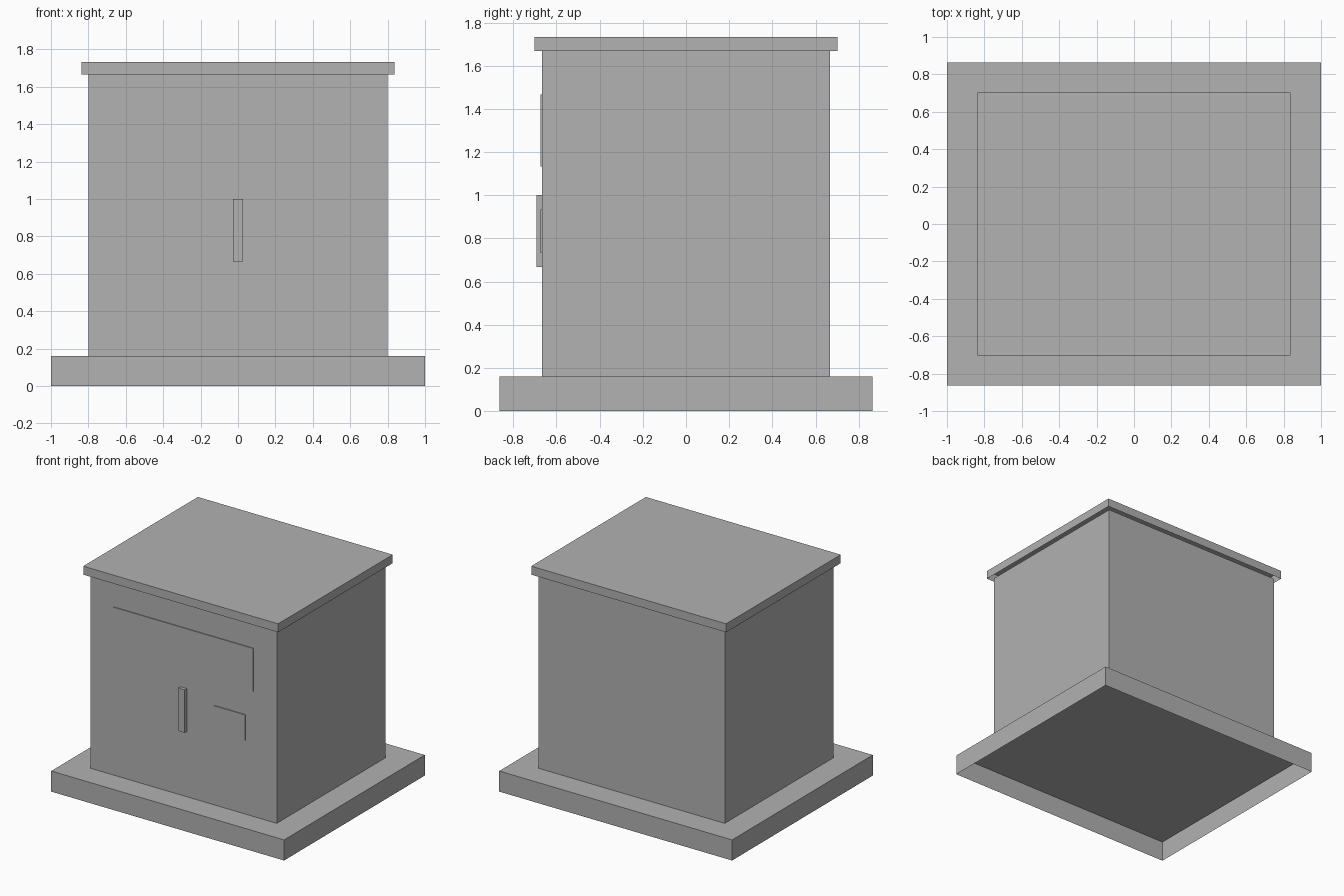
import bpy
import bmesh

if "Cube" in bpy.data.objects:
    bpy.data.objects.remove(bpy.data.objects["Cube"])

grey = bpy.data.materials.new("plain_grey")
grey.diffuse_color = (0.445, 0.445, 0.445, 1.0)
grey.use_nodes = True
grey.node_tree.nodes["Principled BSDF"].inputs["Base Color"].default_value = grey.diffuse_color


def open_box(name, x, y, z):
    """Box spanning the given (min, max) ranges, left open underneath."""
    bm = bmesh.new()
    bmesh.ops.create_cube(bm, size=1.0)
    for v in bm.verts:
        v.co = [lo + (c + 0.5) * (hi - lo) for c, (lo, hi) in zip(v.co, (x, y, z))]
    bm.normal_update()
    underside = [f for f in bm.faces if f.normal.z < -0.5]
    bmesh.ops.delete(bm, geom=underside, context='FACES_ONLY')
    mesh = bpy.data.meshes.new(name)
    bm.to_mesh(mesh)
    bm.free()
    mesh.materials.append(grey)
    obj = bpy.data.objects.new(name, mesh)
    bpy.context.collection.objects.link(obj)
    return obj


FRONT = -0.667  # front wall of the cabinet

# Hollow plinth, cabinet and overhanging lid
open_box("base", (-1.0, 1.0), (-0.863, 0.863), (0.0, 0.16))
open_box("body", (-0.8, 0.8), (FRONT, -FRONT), (0.16, 1.667))
open_box("lid", (-0.837, 0.837), (-0.703, 0.703), (1.667, 1.733))

# Door handle and the two thin plates on the front
open_box("handle", (-0.027, 0.027), (-0.693, FRONT), (0.667, 1.0))
open_box("upper_plate", (-0.6, 0.6), (-0.674, FRONT), (1.133, 1.467))
open_box("lower_plate", (0.267, 0.533), (-0.674, FRONT), (0.733, 0.933))
